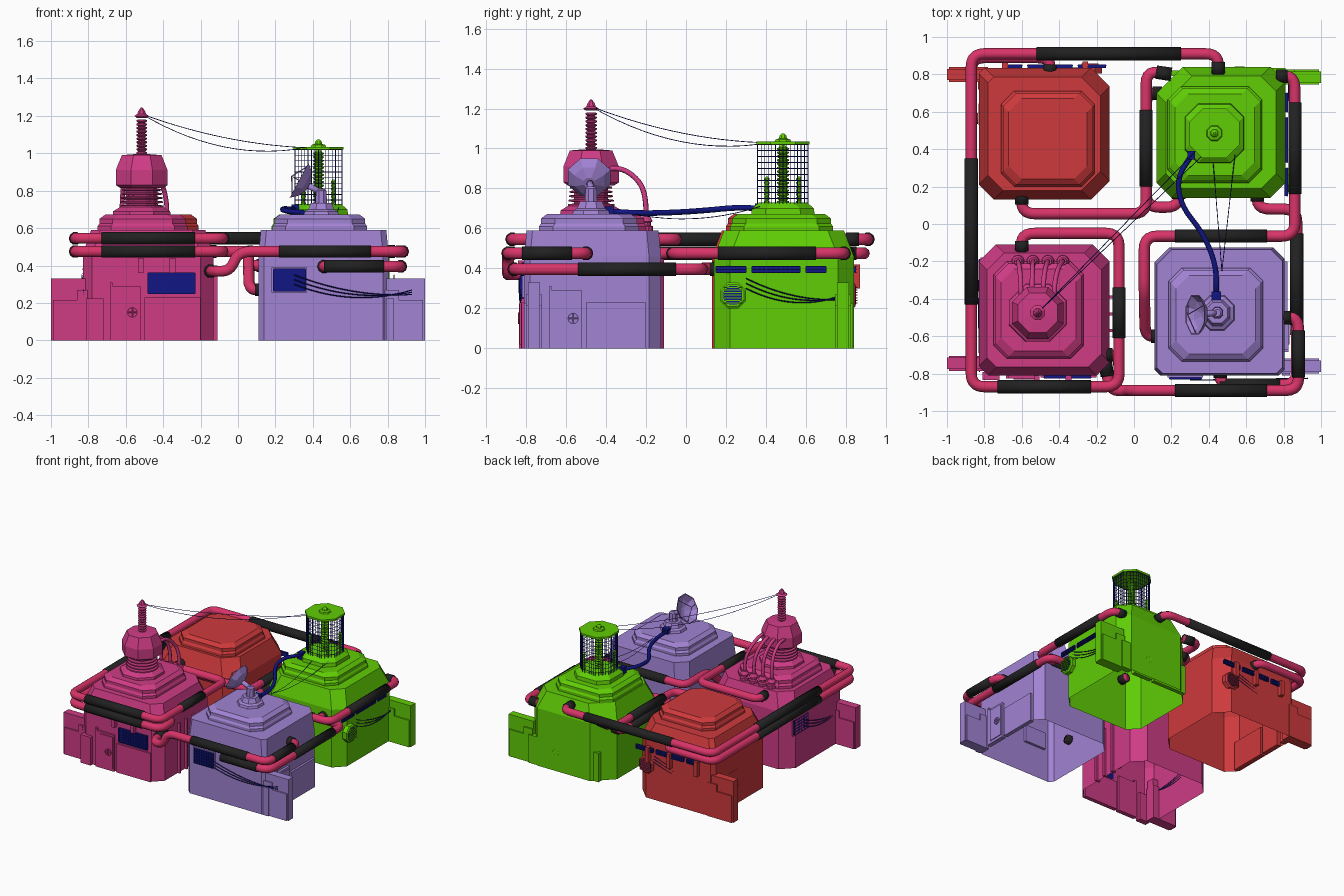
import bpy, bmesh, math
from mathutils import Vector, Matrix

if "Cube" in bpy.data.objects:
    bpy.data.objects.remove(bpy.data.objects["Cube"])

def mat(name, *rgb):
    m = bpy.data.materials.new(name)
    m.diffuse_color = [(c / 255) ** 2.2 for c in rgb] + [1]
    m.use_nodes = True
    m.node_tree.nodes["Principled BSDF"].inputs["Base Color"].default_value = m.diffuse_color
    return m

PINK, RED = mat("pink", 205, 62, 132), mat("red", 205, 60, 62)
GREEN, PURPLE = mat("green", 96, 204, 14), mat("purple", 160, 130, 210)
PIPE, BLACK, NAVY = mat("pipe", 215, 55, 105), mat("black", 38, 38, 38), mat("navy", 24, 28, 130)

def finish(name, bm, m, M=None, smooth=False):
    if M is not None:
        bm.transform(M)
    bmesh.ops.recalc_face_normals(bm, faces=bm.faces)
    me = bpy.data.meshes.new(name)
    bm.to_mesh(me); bm.free()
    for p in me.polygons:
        p.use_smooth = smooth
    me.materials.append(m)
    ob = bpy.data.objects.new(name, me)
    bpy.context.collection.objects.link(ob)
    return ob

def loft(name, rings, m, bottom=False, top=True, M=None, smooth=False):
    bm = bmesh.new()
    rows = [[bm.verts.new(p) for p in r] for r in rings]
    n = len(rows[0])
    for a, b in zip(rows, rows[1:]):
        for i in range(n):
            bm.faces.new((a[i], a[(i + 1) % n], b[(i + 1) % n], b[i]))
    if bottom: bm.faces.new(rows[0])
    if top: bm.faces.new(rows[-1])
    return finish(name, bm, m, M, smooth)

def lathe(name, prof, c, m, n=8, M=None, smooth=False):
    M = (M if M is not None else Matrix.Translation(c))
    ring = lambda r, z: [(r * math.cos((i + .5) * math.tau / n), r * math.sin((i + .5) * math.tau / n), z) for i in range(n)]
    return loft(name, [ring(r, z) for r, z in prof], m, True, True, M, smooth)

def cut_rect(r, z, d=0, c=.07):
    """Rectangle with cut corners at height z, inset by d; c gives the four cuts."""
    x0, x1, y0, y1 = r[0] + d, r[1] - d, r[2] + d, r[3] - d
    a, b, e, f = c if isinstance(c, tuple) else (c,) * 4
    return [(x0 + a, y0, z), (x1 - b, y0, z), (x1, y0 + b, z), (x1, y1 - e, z),
            (x1 - e, y1, z), (x0 + f, y1, z), (x0, y1 - f, z), (x0, y0 + a, z)]

def box(name, x, y, z, m, k=0):
    bm = bmesh.new()
    S = Matrix.Diagonal((x[1] - x[0], y[1] - y[0], z[1] - z[0], 1))
    bmesh.ops.create_cube(bm, size=1, matrix=Matrix.Translation(((x[0] + x[1]) / 2, (y[0] + y[1]) / 2, (z[0] + z[1]) / 2)) @ S)
    return finish(name, bm, m, turn(k))

turn = lambda k: Matrix.Rotation(k * math.pi / 2, 4, 'Z')

def tube(name, pts, r, m, res=2, k=0, fillet=0):
    pts = [turn(k) @ Vector(p) for p in pts]
    if fillet:
        out = [pts[0]]
        for a, p, b in zip(pts, pts[1:], pts[2:]):
            s = p + (a - p).normalized() * min(fillet, (a - p).length * .5)
            e = p + (b - p).normalized() * min(fillet, (b - p).length * .5)
            out += [s * (1 - t) ** 2 + p * 2 * t * (1 - t) + e * t * t for t in (0, .2, .4, .6, .8, 1)]
        pts = out + [pts[-1]]
    cu = bpy.data.curves.new(name, 'CURVE')
    cu.dimensions, cu.bevel_depth, cu.bevel_resolution, cu.use_fill_caps = '3D', r, res, True
    sp = cu.splines.new('POLY')
    sp.points.add(len(pts) - 1)
    for q, p in zip(sp.points, pts):
        q.co = (*p, 1)
    tmp = bpy.data.objects.new(name, cu)
    bpy.context.collection.objects.link(tmp)
    bm = bmesh.new()
    bm.from_mesh(bpy.data.meshes.new_from_object(tmp.evaluated_get(bpy.context.evaluated_depsgraph_get())))
    bpy.data.objects.remove(tmp)
    bmesh.ops.remove_doubles(bm, verts=bm.verts, dist=1e-5)
    return finish(name, bm, m, None, r > .01)

def sag(name, a, b, drop, r=.002, k=0):
    a, b = Vector(a), Vector(b)
    tube(name, [a.lerp(b, t / 14) - Vector((0, 0, drop * 4 * t / 14 * (1 - t / 14))) for t in range(15)], r, NAVY, 0, k)

def grille(name, x, y, z, k, nx=8, nz=5):
    box(name + "_back", x, (y, y + .01), z, NAVY, k)
    for i in range(nx + 1):
        u = x[0] + (x[1] - x[0]) * i / nx
        box(name + "_bar", (u - .003, u + .003), (y - .006, y), z, NAVY, k)
    for i in range(nz + 1):
        w = z[0] + (z[1] - z[0]) * i / nz
        box(name + "_slat", x, (y - .008, y), (w - .003, w + .003), NAVY, k)

# Four open-bottomed bodies with a stepped roof
B = {"pink": (PINK, (-.83, -.13, -.81, -.11), (-.75, -.27, -.72, -.2), (.05, .07, .09, .09), .045),
     "purple": (PURPLE, (.11, .805, -.81, -.125), (.185, .69, -.735, -.235), (.03, .03, .06, .08), .012),
     "green": (GREEN, (.12, .81, .14, .84), (.18, .685, .22, .735), (.08, .08, .08, .14), .05),
     "red": (RED, (-.83, -.13, .13, .835), (-.71, -.21, .2, .71), (.08, .1, .1, .03), .05)}
for n, (m, r, t, c, d) in B.items():
    loft(n + "_building", [cut_rect(r, 0, 0, c), cut_rect(r, .46, 0, c), cut_rect(r, .59, d, c)], m)
    loft(n + "_roof_tier", [cut_rect(t, .58), cut_rect(t, .61), cut_rect(t, .625, .01), cut_rect(t, .65, .01), cut_rect(t, .672, .04)], m)

# Side wings at the outer corners
for n, sx, y in (("pink", -1, -.745), ("purple", 1, -.76), ("red", -1, .8), ("green", 1, .785)):
    m, s = B[n][0], 1 if y > 0 else -1
    span = lambda a, b: tuple(sorted((sx * a, sx * b)))
    box(n + "_wing", span(.78, 1), (y - .03, y + .03), (0, .33), m)
    box(n + "_wing_base", span(.83, .99), (y - .04, y + .04), (0, .215), m)
    box(n + "_wing_step", span(.78, .86), (y - .04, y + .04), (0, .27), m)

# Door wall and vent wall, turned a quarter for each building
for k, n in enumerate(("pink", "purple", "green", "red")):
    m = B[n][0]
    box(n + "_wall_block", (-.81, -.72), (-.835, -.79), (0, .225), m, k)
    box(n + "_wall_pilaster", (-.685, -.67), (-.825, -.79), (0, .31), m, k)
    box(n + "_door_frame", (-.67, -.52), (-.825, -.79), (0, .29), m, k)
    box(n + "_door", (-.645, -.53), (-.832, -.8), (.02, .275), m, k)
    box(n + "_plinth", (-.5, -.2), (-.822, -.79), (0, .23), m, k)
    a = math.tau / 12
    tube(n + "_door_wheel", [(-.565 + .026 * math.cos(i * a), -.837, .15 + .026 * math.sin(i * a)) for i in range(13)], .004, m, 1, k)
    for s in (.022, 0), (0, .022):
        tube(n + "_wheel_spoke", [(-.565 - s[0], -.837, .15 - s[1]), (-.565 + s[0], -.837, .15 + s[1])], .003, m, 0, k)
for k, n in enumerate(("purple", "green", "red", "pink")):
    m = B[n][0]
    if k in (0, 3):
        box(n + "_vent_frame", (.18, .37), (-.82, -.79), (.255, .39), m, k)
        grille(n + "_vent", (.19, .36), -.824, (.265, .38), k)
    else:
        M = turn(k) @ Matrix.Translation((.235, -.815, .265)) @ Matrix.Rotation(math.pi / 2, 4, 'X')
        lathe(n + "_vent_frame", [(.07, -.01), (.07, .025), (.06, .032)], None, m, 8, M)
        lathe(n + "_vent_core", [(.05, 0), (.05, .036)], None, NAVY, 8, M)
        for i in range(-3, 4):
            box(n + "_vent_slat", (.19, .28), (-.858, -.85), (.263 + i * .013, .268 + i * .013), m, k)
    end = .93 if k % 2 == 0 else .79
    for i in range(3):
        sag(n + "_wall_cable", (.3, -.835, .35 - .025 * i), (end, -.825, .245 + .012 * i), .035 + .01 * i, .003, k)
grille("pink_front_vent", (-.48, -.23), -.818, (.25, .36), 0, 12, 6)
for a, b in ((.15, .3), (.33, .57), (.6, .7)):
    grille("green_strip_vent", (a, b), -.815, (.38, .41), 1, 10, 2)
    grille("green_back_strip_vent", (a, b), -.845, (.38, .41), 2, 10, 2)
for u in (-.52, -.35):
    box("pink_front_rib", (u - .015, u + .015), (-.84, -.78), (.36, .44), PINK)
for u in (-.57, -.48, -.39):
    box("pink_side_rib", (-.15, -.11), (u - .008, u + .008), (0, .4), PINK)
for u in (-.69, -.45, -.26):
    box("red_back_rib", (u - .015, u + .015), (.81, .87), (.3, .42), RED)

# Pipe runs with rounded bends; sleeves and wall collars are black
runs = {
    "outer_pipe": [(.45, .8, .545), (.45, .91, .545), (-.87, .91, .545), (-.87, -.87, .545), (-.08, -.87, .545), (-.08, -.05, .545), (-.6, -.05, .545), (-.6, -.15, .545)],
    "lower_pipe": [(-.45, .8, .475), (-.45, .89, .475), (-.87, .89, .475), (-.87, -.87, .475), (-.08, -.87, .475), (-.08, -.7, .475), (-.17, -.7, .475)],
    "front_pipe": [(-.16, -.7, .37), (-.13, -.89, .37), (-.04, -.89, .37), (.0, -.89, .475), (.88, -.89, .475), (.88, -.5, .475), (.78, -.5, .475)],
    "purple_green_pipe": [(.46, -.77, .395), (.46, -.86, .395), (.87, -.86, .395), (.87, .08, .395), (.66, .08, .395), (.66, .18, .395)],
    "crossing_pipe": [(.76, .79, .475), (.86, .79, .475), (.86, -.065, .475), (.055, -.065, .475), (.055, -.35, .475), (.06, -.6, .27), (.14, -.6, .27)],
    "red_green_pipe": [(-.6, .18, .475), (-.6, .055, .475), (.065, .055, .475), (.065, .82, .475), (.2, .8, .475)],
    "inner_pipe": [(.24, .2, .4), (.24, .09, .4), (.065, .09, .4), (.065, .7, .4), (.15, .7, .4)]}
for n, p in runs.items():
    tube(n, p, .03, PIPE, 3, 0, .07)
    for a, b in ((p[0], p[1]), (p[-1], p[-2])):
        a, b = Vector(a), Vector(b)
        tube(n + "_collar", [a, a.lerp(b, .6)], .036, BLACK, 3)
sleeves = [((-.52, .91, .545), (.25, .91, .545)), ((-.87, .35, .545), (-.87, -.43, .545)), ((-.73, -.87, .545), (-.23, -.87, .545)),
           ((-.08, -.34, .545), (-.08, -.61, .545)), ((-.87, .35, .475), (-.87, -.43, .475)), ((-.73, -.87, .475), (-.23, -.87, .475)),
           ((.22, -.89, .475), (.71, -.89, .475)), ((.88, -.82, .475), (.88, -.57, .475)), ((.46, -.86, .395), (.78, -.86, .395)),
           ((.87, -.54, .395), (.87, -.05, .395)), ((.86, .16, .475), (.86, .65, .475)), ((.22, -.065, .475), (.71, -.065, .475)),
           ((.065, .2, .475), (.065, .61, .475)), ((.065, .2, .4), (.065, .61, .4))]
for a, b in sleeves:
    tube("pipe_sleeve", [a, b], .035, BLACK, 3)

# Pink coil tower
P = (-.515, -.475, 0)
lathe("coil_base", [(.17, .65), (.165, .69), (.13, .71), (.1, .72)], P, PINK)
lathe("coil_core", [(.09, .7), (.085, .84)], P, PINK, 12)
for i in range(6):
    z = .695 + i * .022
    lathe("coil_ring", [(.08, z - .008), (.122 - .003 * i, z - .004), (.122 - .003 * i, z + .004), (.08, z + .008)], P, PINK, 16)
lathe("coil_bulb", [(.125, .815), (.15, .83), (.15, .91), (.115, .99), (.05, .995)], P, PINK)
mast = [(.02, .99)]
for i in range(10):
    mast += [(.03, 1 + i * .019), (.03, 1.006 + i * .019), (.018, 1.01 + i * .019)]
lathe("coil_mast", mast, P, PINK, 12)
lathe("mast_cap", [(.03, 1.19), (.042, 1.2), (.025, 1.21), (.02, 1.225), (.005, 1.245)], P, PINK)
for i in range(4):
    x, s = -.62 + i * .08, -.605 + i * .06
    tube("coil_feeder", [(s, -.4, .9), (s, -.31, .9), ((s + x) / 2, -.225, .83), (x, -.2, .74), (x, -.2, .62)], .013, PINK, 2, 0, .06)
    lathe("feeder_socket", [(.036, .58), (.036, .61), (.024, .615), (.024, .63), (.034, .635), (.02, .66)], (x, -.2, 0), PINK, 10)

# Purple dish on its mount
D = (.445, -.475, 0)
lathe("dish_pedestal", [(.105, .66), (.095, .69), (.075, .7), (.06, .735)], D, PURPLE)
lathe("dish_post", [(.035, .72), (.03, .8), (.02, .81)], D, PURPLE)
tube("dish_arm", [(.445, -.475, .79), (.37, -.48, .83)], .018, PURPLE, 1)
M = Matrix.Translation((.375, -.485, .83)) @ Vector((-.88, 0, .47)).to_track_quat('Z', 'Y').to_matrix().to_4x4()
lathe("dish_bowl", [(.03, -.005), (.08, .018), (.115, .055), (.108, .055), (.075, .024), (.02, .006)], None, PURPLE, 8, M)
for i in range(3):
    a = i * math.tau / 3
    tube("dish_strut", [M @ Vector((.1 * math.cos(a), .1 * math.sin(a), .05)), M @ Vector((0, 0, .1))], .003, PURPLE, 0)
box("cable_box", (.415, .465), (-.405, -.36), (.66, .71), NAVY)

# Green caged insulators
C = (.3, .56, .355, .615)
loft("cage_pedestal", [cut_rect(C, .66, -.03), cut_rect(C, .7, -.025), cut_rect(C, .73, .01)], GREEN)
loft("cage_cap", [cut_rect(C, 1.02, -.003), cut_rect(C, 1.035, -.003)], GREEN, True)
def dense(z):
    q = cut_rect(C, z, .004)
    return [tuple(Vector(a).lerp(Vector(b), j / n)) for i, (a, b) in enumerate(zip(q, q[1:] + q[:1]))
            for n in [4 if i % 2 else 6] for j in range(n)]
cage = loft("cage_mesh", [dense(.72 + i * .03) for i in range(11)], NAVY, False, False)
w = cage.modifiers.new("wire", 'WIREFRAME')
w.thickness, w.use_even_offset = .005, False
G = (.43, .485, 0)
lathe("cage_finial", [(.045, 1.035), (.04, 1.045), (.022, 1.05), (.018, 1.065), (.006, 1.075)], G, GREEN)
def insulator(x, y, top, r):
    prof, z = [(r * .6, .72)], .73
    while z < top:
        prof += [(r, z), (r, z + .006), (r * .6, z + .01)]
        z += .019
    lathe("cage_insulator", prof + [(r * .3, top + .01)], (x, y, 0), GREEN, 10)
insulator(.43, .485, 1.01, .03)
for dx in (-.08, .08):
    for dy in (-.08, .08):
        insulator(.43 + dx, .485 + dy, .85, .014)

# Hanging wires and the thick roof cable
for y, drop in ((.36, .035), (.42, .085)):
    sag("mast_wire", (-.515, -.475, 1.21), (.36, y, 1.03), drop)
for x in (.42, .54):
    sag("roof_wire", (x, .37, .71), (.47, -.25, .67), .04)
tube("roof_cable", [(.31, .37, .7), (.23, .25, .705), (.25, .1, .69), (.37, -.05, .68), (.44, -.22, .675), (.44, -.38, .685)], .014, NAVY, 2, 0, .09)
box("roof_cable_plug", (.285, .325), (.345, .39), (.67, .725), NAVY)
